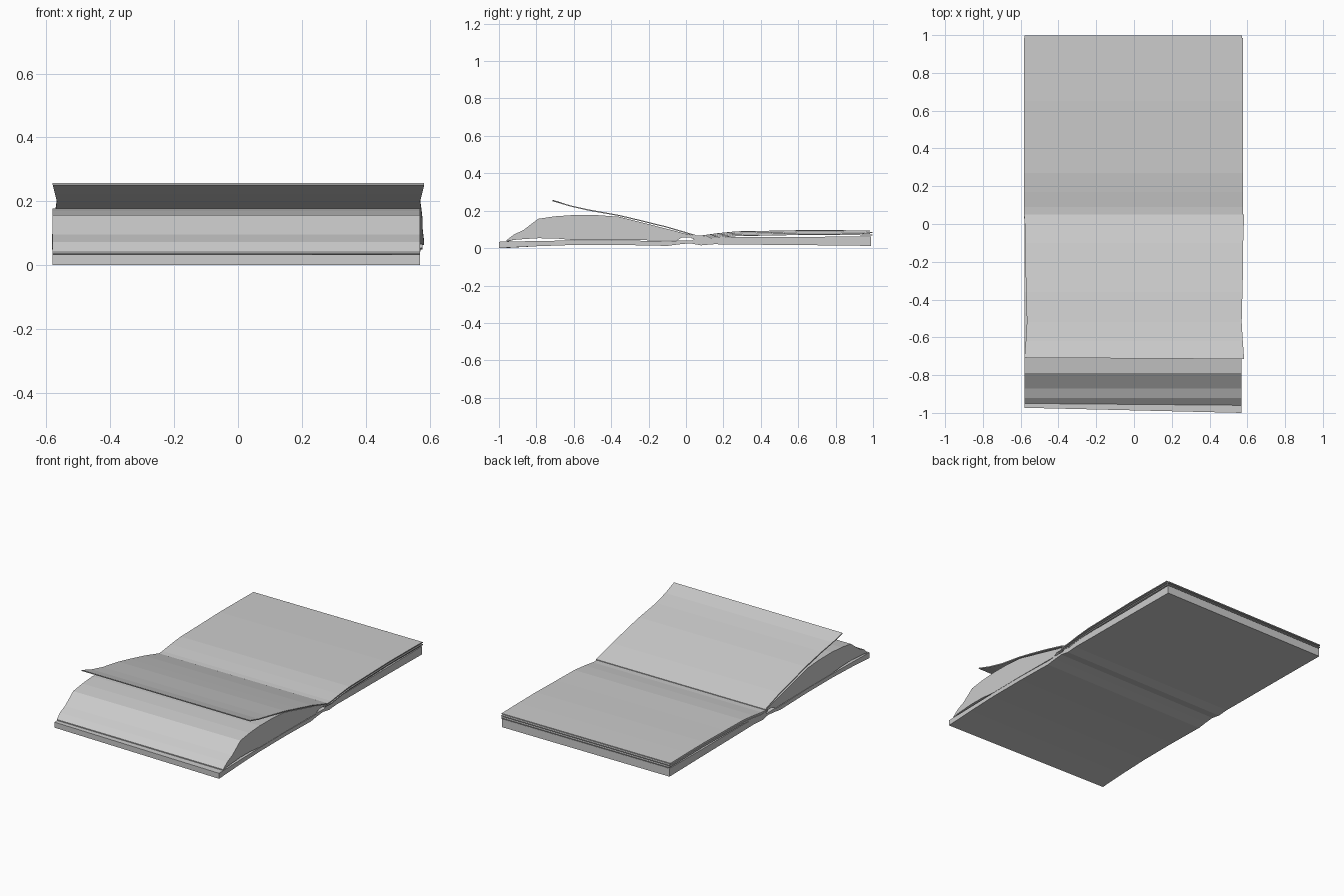
import bpy, bmesh


def slab(name, stations, x0=-0.58, x1=0.57, skew=0.0):
    """Sweep stations (y, z_bottom, z_top[, side inset]) into a closed slab.
    skew pulls the left end of the first station back a little."""
    bm = bmesh.new()
    rings = []
    for i, s in enumerate(stations):
        y, zb, zt = s[:3]
        inset = s[3] if len(s) > 3 else 0.0
        yl = y + (skew if i == 0 else 0.0)
        a, b = x0 + inset, x1 - inset
        rings.append([bm.verts.new(p) for p in
                      ((a, yl, zb), (b, y, zb), (b, y, zt), (a, yl, zt))])
    for r, q in zip(rings, rings[1:]):
        for k in range(4):
            n = (k + 1) % 4
            bm.faces.new((r[k], r[n], q[n], q[k]))
    bm.faces.new(rings[0])
    bm.faces.new(rings[-1])
    bmesh.ops.recalc_face_normals(bm, faces=bm.faces)
    me = bpy.data.meshes.new(name)
    bm.to_mesh(me)
    bm.free()
    ob = bpy.data.objects.new(name, me)
    bpy.context.collection.objects.link(ob)
    return ob


# Cover: front board, dipped spine and back board in one piece
slab("cover", [
    (-1.0, 0.0, 0.034), (-0.8, 0.010, 0.038), (-0.6, 0.017, 0.041),
    (-0.35, 0.017, 0.042), (-0.1, 0.012, 0.036), (-0.04, 0.020, 0.038),
    (0.02, 0.026, 0.037), (0.08, 0.015, 0.040), (0.15, 0.021, 0.056),
    (0.3, 0.019, 0.060), (0.65, 0.016, 0.060), (0.99, 0.012, 0.063)],
    skew=0.027)

# Thick stack of pages on the front board
slab("front_page_block", [
    (-0.96, 0.036, 0.042), (-0.92, 0.044, 0.073), (-0.87, 0.048, 0.096),
    (-0.79, 0.053, 0.157), (-0.70, 0.052, 0.170), (-0.60, 0.043, 0.177),
    (-0.47, 0.043, 0.176), (-0.36, 0.044, 0.168), (-0.20, 0.042, 0.128),
    (-0.05, 0.040, 0.090), (-0.02, 0.058, 0.081), (0.06, 0.058, 0.063)],
    skew=0.01)

# Lifted loose page
slab("lifted_page", [
    (-0.715, 0.251, 0.257), (-0.62, 0.223, 0.229, 0.007),
    (-0.52, 0.200, 0.207, 0.013), (-0.36, 0.172, 0.178, 0.009),
    (-0.25, 0.146, 0.152, 0.006), (-0.10, 0.109, 0.115, 0.005),
    (0.05, 0.064, 0.071)], x1=0.583, skew=0.007)

# Thin layered pages on the back board, arching out of the spine
path = [(0.03, 0.066), (0.09, 0.069), (0.17, 0.080), (0.27, 0.090),
        (0.45, 0.093), (0.65, 0.097), (0.82, 0.096), (0.985, 0.094)]
for i in range(4):
    drop = 0.0068 * i
    pts = []
    for j, (y, z) in enumerate(path):
        d = drop * (0.45 if j == 0 else 1.0)
        ye = y + (0.003 * (i % 2) * 4 if j == len(path) - 1 else 0.0)
        pts.append((ye, z - d - 0.0055, z - d))
    slab("back_page_%d" % (i + 1), pts, x0=-0.583 + 0.002 * (i % 2),
         x1=0.578 - 0.006 * (i % 2))

# Bottom sheet of the back stack, tucked into the spine
slab("spine_endpaper", [
    (-0.05, 0.036, 0.042), (0.03, 0.034, 0.040), (0.08, 0.038, 0.068),
    (0.13, 0.046, 0.052), (0.2, 0.056, 0.061)])
